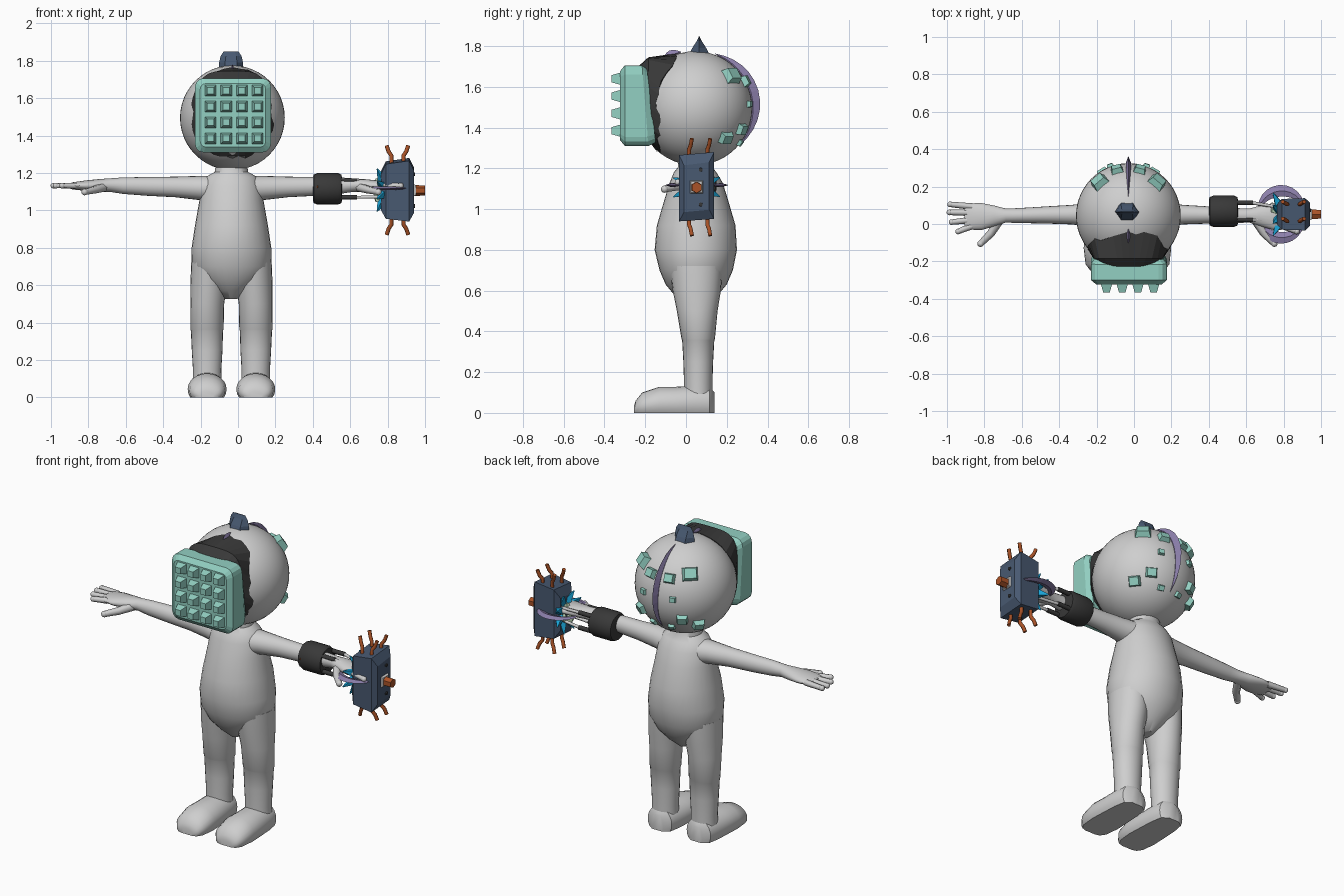
import bpy, bmesh, math, random
from mathutils import Vector

if "Cube" in bpy.data.objects:
    bpy.data.objects.remove(bpy.data.objects["Cube"])

random.seed(4)
CX = -0.035                          # body symmetry plane
HEAD = Vector((-0.03, 0.045, 1.495))
R = 0.28


def mat(name, r, g, b):
    m = bpy.data.materials.new(name)
    m.diffuse_color = (r, g, b, 1)
    m.use_nodes = True
    m.node_tree.nodes["Principled BSDF"].inputs["Base Color"].default_value = m.diffuse_color
    return m


SKIN = mat("pale_grey", 0.62, 0.62, 0.62)
TEAL = mat("mint", 0.29, 0.63, 0.54)
NAVY = mat("slate_blue", 0.065, 0.10, 0.165)
DARK = mat("charcoal", 0.04, 0.04, 0.04)
PURPLE = mat("dusty_purple", 0.27, 0.22, 0.42)
CYAN = mat("cyan", 0.01, 0.36, 0.66)
ORANGE = mat("burnt_orange", 0.40, 0.085, 0.02)
PALE = mat("pale_green", 0.50, 0.68, 0.48)


def finish(name, bm, m, smooth=False):
    bmesh.ops.recalc_face_normals(bm, faces=bm.faces)
    me = bpy.data.meshes.new(name)
    bm.to_mesh(me)
    bm.free()
    me.materials.append(m)
    ob = bpy.data.objects.new(name, me)
    bpy.context.collection.objects.link(ob)
    if smooth:
        bpy.ops.object.select_all(action='DESELECT')
        ob.select_set(True)
        bpy.context.view_layer.objects.active = ob
        bpy.ops.object.shade_smooth_by_angle(angle=math.radians(40))
    return ob


def loft(name, rings, m, smooth=False):
    """Skin a list of equal-length point rings and cap both ends."""
    bm = bmesh.new()
    vs = [[bm.verts.new(p) for p in r] for r in rings]
    n = len(vs[0])
    for a, b in zip(vs, vs[1:]):
        for i in range(n):
            j = (i + 1) % n
            bm.faces.new((a[i], a[j], b[j], b[i]))
    bm.faces.new(vs[0])
    bm.faces.new(vs[-1])
    return finish(name, bm, m, smooth)


def circle(n, phase=0.0):
    return [(math.cos(phase + 2 * math.pi * i / n), math.sin(phase + 2 * math.pi * i / n)) for i in range(n)]


def zring(x, y, z, rx, ry, n=32):
    return [(x + rx * c, y + ry * s, z) for c, s in circle(n)]


def xring(x, y, z, ry, rz, n=20):
    return [(x, y + ry * c, z + rz * s) for c, s in circle(n)]


def frustum(name, loc, direction, r0, r1, h, m, n=4, smooth=False, aspect=1.0):
    """Tapered n-sided prism rising from loc along direction."""
    q = Vector(direction).to_track_quat('Z', 'Y')
    rings = [[Vector(loc) + q @ Vector((r * c * aspect, r * s, z)) for c, s in circle(n, math.pi / n)]
             for r, z in ((r0, 0), (r1, h))]
    return loft(name, rings, m, smooth)


def tube(name, pts, r, m, tip=None):
    """Bevelled curve through pts."""
    cu = bpy.data.curves.new(name, 'CURVE')
    cu.dimensions = '3D'
    cu.bevel_depth, cu.bevel_resolution, cu.use_fill_caps = r, 1, True
    sp = cu.splines.new('POLY')
    sp.points.add(len(pts) - 1)
    for i, (p, q) in enumerate(zip(sp.points, pts)):
        p.co = (*q, 1)
        p.radius = 1 if tip is None else 1 + (tip - 1) * i / (len(pts) - 1)
    cu.materials.append(m)
    ob = bpy.data.objects.new(name, cu)
    bpy.context.collection.objects.link(ob)


def ball(name, loc, r, m, n=16, scale=(1, 1, 1)):
    bm = bmesh.new()
    bmesh.ops.create_uvsphere(bm, u_segments=n * 2, v_segments=n, radius=r)
    for v in bm.verts:
        v.co = Vector(loc) + Vector([a * b for a, b in zip(v.co, scale)])
    return finish(name, bm, m, True)


def blade(name, c, u, v, a0, a1, r, bulge, thick, depth, m, n=12):
    """Crescent fin around c in the plane of u and v, tapering at both ends."""
    c, u, v = Vector(c), Vector(u), Vector(v)
    w = u.cross(v)
    rings = []
    for i in range(n + 1):
        t = i / n
        a = math.radians(a0 + (a1 - a0) * t)
        k = max(math.sin(math.pi * t), 0.02)
        d = u * math.cos(a) + v * math.sin(a)
        rings.append([c + d * (r - depth * k), c + d * r + w * thick * k,
                      c + d * (r + bulge * k), c + d * r - w * thick * k])
    loft(name, rings, m)


# Torso: z, half width, centre y, half depth
loft("torso", [zring(CX, y, z, rx, ry) for z, rx, y, ry in (
    (0.525, 0.03, 0.05, 0.05), (0.57, 0.10, 0.05, 0.10), (0.63, 0.17, 0.05, 0.15), (0.70, 0.215, 0.05, 0.18),
    (0.80, 0.213, 0.048, 0.202), (0.92, 0.195, 0.05, 0.193), (1.05, 0.172, 0.05, 0.155), (1.13, 0.16, 0.05, 0.13),
    (1.18, 0.135, 0.045, 0.105), (1.205, 0.09, 0.045, 0.085), (1.26, 0.08, 0.045, 0.08))], SKIN, True)
ball("head", HEAD, R, SKIN, 24)

for s, side in ((-1, "left"), (1, "right")):
    # Legs with a faint knee seam
    loft(side + "_leg", [zring(CX + s * x, y, z, rx, ry, 24) for z, x, rx, y, ry in (
        (0.05, 0.13, 0.078, 0.06, 0.07), (0.15, 0.13, 0.076, 0.06, 0.07), (0.25, 0.13, 0.082, 0.06, 0.073),
        (0.357, 0.131, 0.086, 0.06, 0.079), (0.363, 0.131, 0.089, 0.06, 0.082), (0.5, 0.129, 0.09, 0.055, 0.1),
        (0.6, 0.122, 0.098, 0.053, 0.118), (0.72, 0.115, 0.10, 0.05, 0.13))], SKIN, True)
    # Flat-soled feet
    rings = []
    for y, w, h in ((-0.255, 0.04, 0.035), (-0.247, 0.07, 0.06), (-0.215, 0.094, 0.10), (-0.13, 0.104, 0.128),
                    (-0.05, 0.10, 0.128), (0.05, 0.094, 0.135), (0.115, 0.08, 0.13), (0.14, 0.04, 0.10)):
        rings.append([(CX + s * 0.13 + w * c, y, 0.35 * h + (0.65 * h * t if t > 0 else 0.35 * h * max(-1, 2.2 * t)))
                      for c, t in circle(24)])
    loft(side + "_foot", rings, SKIN, True)
    # Arms and palms: distance from the body plane, centre y, z, half depth, half height
    loft(side + "_arm", [xring(CX + s * d, y, z, ry, rz) for d, y, z, ry, rz in (
        (0.10, 0.05, 1.115, 0.085, 0.07), (0.18, 0.05, 1.12, 0.066, 0.064), (0.30, 0.05, 1.125, 0.052, 0.055),
        (0.45, 0.048, 1.128, 0.045, 0.05), (0.58, 0.045, 1.132, 0.04, 0.044), (0.65, 0.045, 1.135, 0.037, 0.036),
        (0.71, 0.043, 1.133, 0.055, 0.034), (0.78, 0.04, 1.132, 0.072, 0.028), (0.85, 0.04, 1.131, 0.07, 0.019),
        (0.87, 0.04, 1.13, 0.06, 0.012))], SKIN, True)
    # Fingers and thumb
    for i, (y0, y1, d) in enumerate(((0.093, 0.105, 0.948), (0.06, 0.062, 0.952), (0.022, 0.01, 0.94), (-0.01, -0.04, 0.905))):
        a, b = Vector((CX + s * 0.83, y0, 1.131)), Vector((CX + s * d, y1, 1.132))
        tube(f"{side}_finger_{i}", [a, b], 0.018, SKIN, 0.8)
        ball(f"{side}_fingertip_{i}", b, 0.0155, SKIN, 6)
    tip = Vector((CX + s * 0.785, -0.105, 1.098))
    tube(side + "_thumb", [(CX + s * 0.68, 0.03, 1.125), (CX + s * 0.73, -0.05, 1.11), tip], 0.026, SKIN, 0.65)
    ball(side + "_thumb_tip", tip, 0.018, SKIN, 6)

# Dark face mask: jagged edge on the head running forward to the face plate
N = 40
rim, mid, front = [], [], []
for i, (c, s) in enumerate(circle(N)):
    spread = math.radians(50 + 22 * max(s, 0) ** 2 + random.uniform(-4, 4))
    p = Vector((c * math.sin(spread), -math.cos(spread), s * math.sin(spread)))
    rim.append(HEAD + p * (R + 0.004))
    k = (abs(c) ** 4 + abs(s) ** 4) ** -0.25
    mid.append(Vector((HEAD.x + c * k * 0.185, -0.185, 1.53 + s * k * (0.215 if s > 0 else 0.19))))
    front.append(Vector((HEAD.x + c * k * 0.15, -0.24, 1.515 + s * k * 0.18)))
loft("face_mask", [rim, mid, front], DARK)


# Face plate with rounded corners and a bevelled rim
def plate_ring(y, hx, hz, r, lean=0.0):
    pts = []
    for qx, qz, a0 in ((1, 1, 0), (-1, 1, 90), (-1, -1, 180), (1, -1, 270)):
        for k in range(4):
            a = math.radians(a0 + 30 * k)
            z = qz * (hz - r) + r * math.sin(a)
            pts.append((-0.027 + qx * (hx - r) + r * math.cos(a), y - lean * z, 1.508 + z))
    return pts


loft("face_plate", [plate_ring(-0.17, 0.185, 0.18, 0.04, 0.12), plate_ring(-0.20, 0.203, 0.198, 0.045, 0.08),
                    plate_ring(-0.30, 0.203, 0.198, 0.045), plate_ring(-0.323, 0.175, 0.17, 0.03)], TEAL)
for i in range(4):
    for j in range(4):
        frustum(f"plate_tooth_{i}_{j}", (-0.147 + 0.084 * i, -0.318, 1.385 + 0.085 * j), (0, -1, 0),
                0.044, 0.025, 0.047, TEAL)

# Mint studs on the back of the head: direction, size, height
for i, (x, y, z, r, h) in enumerate(((0.155, 0.18, 0.16, 0.056, 0.035), (0.06, 0.24, 0.13, 0.042, 0.03),
                                     (0.095, 0.26, 0.02, 0.026, 0.02), (0.19, 0.15, -0.145, 0.044, 0.03),
                                     (0.13, 0.22, -0.10, 0.042, 0.028), (0.06, 0.22, -0.17, 0.026, 0.02))):
    for s in (-1, 1):
        d = Vector((s * x, y, z)).normalized()
        frustum(f"head_stud_{i}_{s}", HEAD + d * (R - 0.015), d, r, r * 0.72, h + 0.01, TEAL, aspect=1.15)

# Purple fins along the head and pointed cap on top
blade("rear_crest", HEAD, (0, 1, 0), (0, 0, 1), -38, 70, 0.285, 0.037, 0.014, 0.03, PURPLE)
blade("front_crest", HEAD, (0, 1, 0), (0, 0, 1), 104, 124, 0.285, 0.025, 0.01, 0.02, PURPLE, 6)
loft("top_cap", [zring(-0.037, 0.065, z, rx, ry, 6) for z, rx, ry in (
    (1.75, 0.065, 0.062), (1.79, 0.064, 0.04), (1.825, 0.056, 0.014), (1.848, 0.04, 0.002))], NAVY)

# Wrist cuff with struts reaching to the device
AY, AZ = 0.068, 1.115
loft("wrist_cuff", [xring(x, AY, AZ, r, r, 20) for x, r in (
    (0.402, 0.066), (0.405, 0.076), (0.425, 0.084), (0.535, 0.084), (0.553, 0.076), (0.556, 0.06))], DARK, True)
for i, (c, s) in enumerate(circle(4, math.pi / 4)):
    y, z = AY + 0.064 * c, AZ + 0.064 * s
    tube(f"cuff_strut_{i}", [(0.54, y, z), (0.635, y, z)], 0.013, DARK)
    tube(f"pale_rod_{i}", [(0.63, y, z), (0.79, 0.052 + 0.05 * c, 1.108 + 0.05 * s)], 0.009, SKIN)
tube("cuff_wire", [(0.398, AY - 0.05, 1.12), (0.43, AY - 0.08, 1.125)], 0.008, ORANGE)

# Device body: chamfered block with a sloping outer face
DY, DZ = 0.052, 1.108


def block_ring(x, hy, z0, z1):
    return [(x, DY - hy, z0), (x, DY + hy, z0 + 0.012), (x, DY + hy, z1), (x, DY - hy, z1 - 0.015)]


loft("device_block", [block_ring(0.765, 0.055, 1.0, 1.21), block_ring(0.79, 0.082, 0.955, 1.262),
                      block_ring(0.915, 0.086, 0.94, 1.28), block_ring(0.94, 0.062, 0.985, 1.23)], NAVY)
frustum("device_socket", (0.93, DY, DZ), (1, 0, 0), 0.05, 0.038, 0.022, SKIN)
frustum("device_knob", (0.945, DY, DZ - 0.002), (1, 0, 0), 0.029, 0.027, 0.055, ORANGE, 6)
for s in (-1, 1):
    frustum(f"device_bolt_{s}", (0.93, DY + 0.02, DZ + 0.085 * s), (1, 0, 0), 0.012, 0.01, 0.016, DARK, 6)
    # Bent wires at the top and bottom
    for i, x in enumerate((0.82, 0.885)):
        for j, y in enumerate((0.015, 0.105)):
            e = (i * 2 - 1) * 0.014
            tube(f"wire_{s}_{i}_{j}", [(x, y, DZ + s * 0.13), (x, y, DZ + s * 0.185),
                                       (x + e, y + 0.008, DZ + s * 0.205), (x + e * 1.8, y + 0.014, DZ + s * 0.238)],
                 0.011, ORANGE)
    # Purple side blades
    blade(f"device_blade_{s}", (0.79, DY, 1.118), (1, 0, 0), (0, s, 0), 15, 175, 0.125, 0.032, 0.01, 0.03, PURPLE)

# Cyan shards and pale green chips around the inner side
for i, (c, s) in enumerate(circle(8, 0.4)):
    base = (0.775, DY + 0.055 * c, DZ + 0.055 * s)
    frustum(f"shard_{i}", base, (-0.45, c, s), 0.03, 0.003, 0.075, CYAN)
    if i % 2:
        frustum(f"chip_{i}", (0.77, DY + 0.04 * c, DZ + 0.04 * s), (-1, 0.5 * c, 0.5 * s), 0.024, 0.014, 0.04, PALE)
